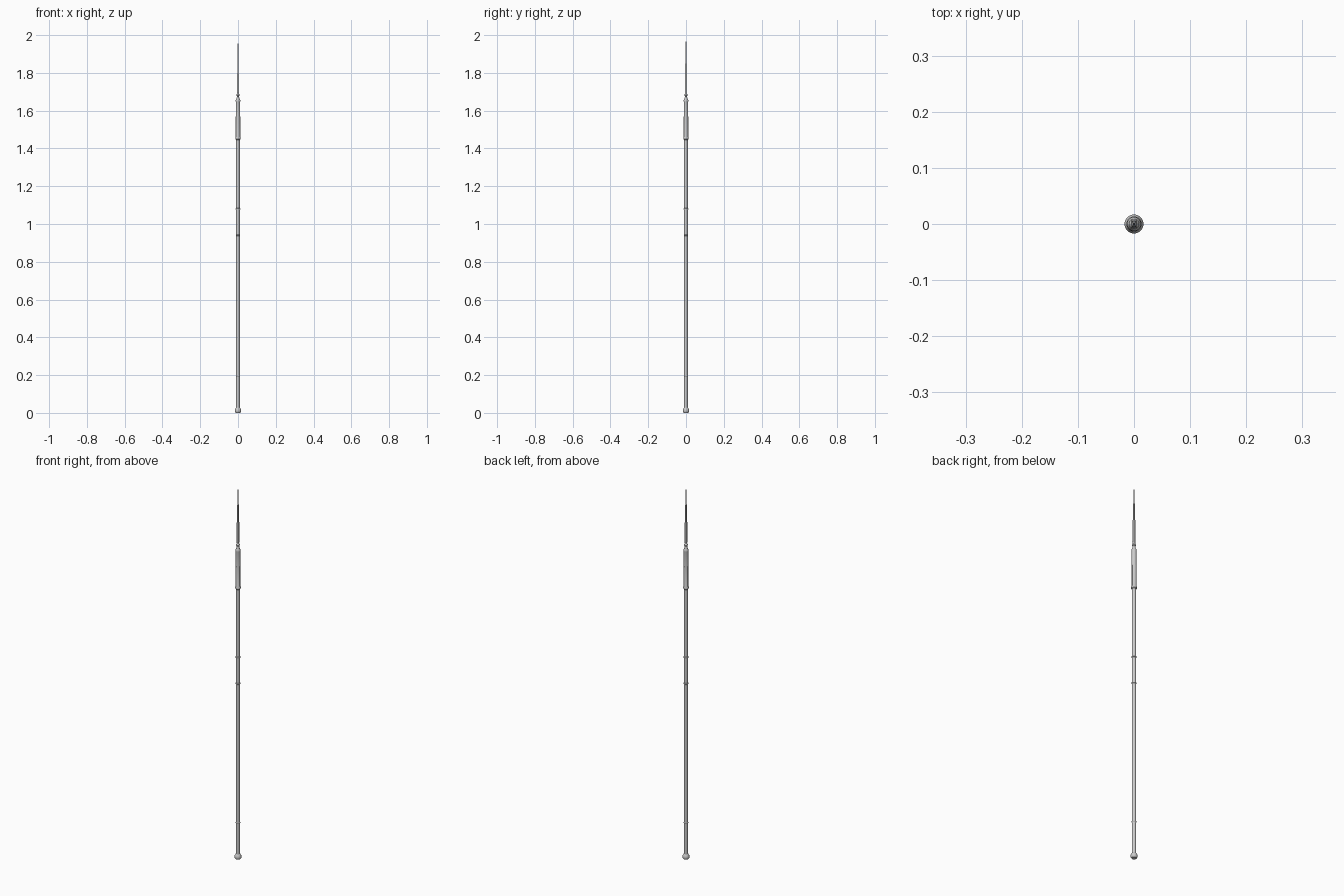
import bpy, bmesh, math

if "Cube" in bpy.data.objects:
    bpy.data.objects.remove(bpy.data.objects["Cube"])


def lathe(name, profile, sides=16, sx=1.0, sy=1.0, smooth=True):
    """Revolve (radius, z) points around z, capping both ends."""
    bm = bmesh.new()
    rings = []
    for r, z in profile:
        rings.append([bm.verts.new((r * sx * math.cos(2 * math.pi * (i + .5) / sides),
                                    r * sy * math.sin(2 * math.pi * (i + .5) / sides), z))
                      for i in range(sides)])
    for a, b in zip(rings, rings[1:]):
        for i in range(sides):
            j = (i + 1) % sides
            bm.faces.new((a[i], a[j], b[j], b[i]))
    bm.faces.new(rings[0][::-1])
    bm.faces.new(rings[-1])
    me = bpy.data.meshes.new(name)
    bm.to_mesh(me)
    bm.free()
    ob = bpy.data.objects.new(name, me)
    bpy.context.collection.objects.link(ob)
    if smooth:
        bpy.ops.object.select_all(action='DESELECT')
        ob.select_set(True)
        bpy.context.view_layer.objects.active = ob
        bpy.ops.object.shade_smooth_by_angle(angle=math.radians(35))
    return ob


# long shaft
lathe("shaft", [(.0098, .02), (.0098, 1.46)])

# flared butt cap
lathe("butt_cap", [(.012, 0), (.0165, .006), (.017, .016), (.014, .022), (.0105, .028)])

# binding rings along the shaft
for i, (z, r) in enumerate([(.195, .0112), (.94, .0118), (1.08, .0125)]):
    lathe(f"shaft_ring_{i + 1}", [(.0098, z - .004), (r, z - .002), (r, z + .002), (.0098, z + .004)])

# head socket with collars at both ends
lathe("socket", [(.0105, 1.445), (.0135, 1.449), (.0135, 1.458), (.0118, 1.462),
                 (.0118, 1.646), (.0125, 1.649), (.0125, 1.655), (.0095, 1.662)])

# narrow raised ribs around the lower socket
for i in range(4):
    a = i * math.pi / 2
    bpy.ops.mesh.primitive_cube_add(size=1, location=(.0115 * math.cos(a), .0115 * math.sin(a), 1.514),
                                    rotation=(0, 0, a))
    rib = bpy.context.object
    rib.name = f"socket_rib_{i + 1}"
    rib.scale = (.003, .004, .108)

# turned neck below the spike
lathe("neck", [(.009, 1.66), (.0065, 1.672), (.006, 1.676), (.009, 1.68), (.009, 1.684),
               (.006, 1.688), (.0055, 1.70)])

# slender four-sided spike
lathe("spike", [(.006, 1.69), (.0085, 1.70), (.0068, 1.79), (.0045, 1.87), (.0028, 1.94), (.0004, 2.0)],
      sides=4, sx=.85, sy=1.1, smooth=False)
